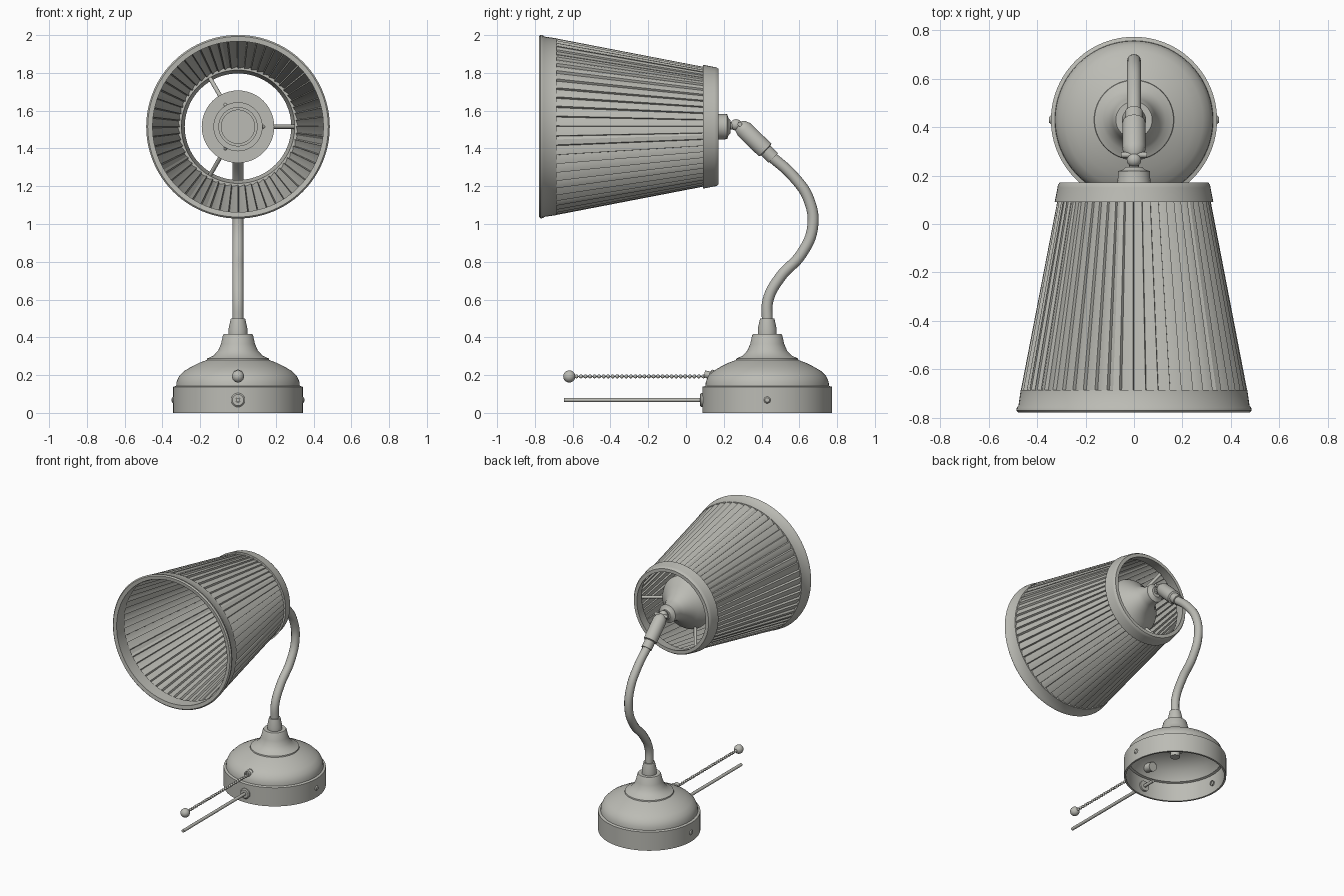
import bpy, bmesh, math, random
from mathutils import Vector

if "Cube" in bpy.data.objects:
    bpy.data.objects.remove(bpy.data.objects["Cube"])
random.seed(4)

mat = bpy.data.materials.new("warm_grey")
mat.use_nodes = True
GREY = (0.5, 0.5, 0.46, 1)
mat.diffuse_color = GREY
mat.node_tree.nodes["Principled BSDF"].inputs["Base Color"].default_value = GREY

Z, Y, X = Vector((0, 0, 1)), Vector((0, 1, 0)), Vector((1, 0, 0))
BASE_Y, AXIS_Z = 0.43, 1.515


def finish(name, bm, angle=35):
    bmesh.ops.remove_doubles(bm, verts=bm.verts, dist=0.0001)
    bmesh.ops.recalc_face_normals(bm, faces=bm.faces)
    me = bpy.data.meshes.new(name)
    bm.to_mesh(me)
    bm.free()
    me.materials.append(mat)
    ob = bpy.data.objects.new(name, me)
    bpy.context.collection.objects.link(ob)
    bpy.ops.object.select_all(action="DESELECT")
    ob.select_set(True)
    bpy.context.view_layer.objects.active = ob
    bpy.ops.object.shade_smooth_by_angle(angle=math.radians(angle))
    return ob


def lathe(name, profile, origin, axis=Z, seg=64, closed=False):
    """Spin (radius, distance along axis) points around an axis."""
    rot = axis.to_track_quat("Z", "Y")
    origin = Vector(origin)
    bm = bmesh.new()
    rings = []
    for r, h in profile:
        rings.append([bm.verts.new(origin + rot @ Vector((
            r * math.cos(math.tau * i / seg), r * math.sin(math.tau * i / seg), h)))
            for i in range(seg)])
    pairs = list(zip(rings, rings[1:]))
    if closed:
        pairs.append((rings[-1], rings[0]))
    for a, b in pairs:
        for i in range(seg):
            j = (i + 1) % seg
            bm.faces.new((a[i], a[j], b[j], b[i]))
    return finish(name, bm)


def rod(name, a, b, r, seg=16):
    a, b = Vector(a), Vector(b)
    n = (b - a).length
    return lathe(name, [(0, 0), (r, 0), (r, n), (0, n)], a, b - a, seg)


def ball(bm, centre, r, u=16, v=10):
    ret = bmesh.ops.create_uvsphere(bm, u_segments=u, v_segments=v, radius=r)
    bmesh.ops.translate(bm, verts=ret["verts"], vec=centre)


# Hollow base: drum wall, stepped dome and flared neck
lathe("base", [(0.33, 0), (0.343, 0), (0.343, 0.138), (0.327, 0.143), (0.325, 0.165),
               (0.312, 0.195), (0.285, 0.222), (0.245, 0.245), (0.205, 0.265),
               (0.165, 0.28), (0.163, 0.288), (0.13, 0.303), (0.105, 0.33), (0.09, 0.365),
               (0.08, 0.41), (0.075, 0.418), (0, 0.418), (0, 0.27), (0.17, 0.262),
               (0.28, 0.205), (0.315, 0.14), (0.33, 0.135)],
      (0, BASE_Y, 0), closed=True, seg=96)
lathe("neck_collar", [(0, 0.41), (0.05, 0.415), (0.05, 0.445), (0.038, 0.5), (0, 0.5)],
      (0, BASE_Y, 0), seg=32)
rod("base_nut", (0, BASE_Y, 0.2), (0, BASE_Y, 0.28), 0.06, 6)
rod("base_stud", (0, BASE_Y, 0.15), (0, BASE_Y, 0.28), 0.033)

# Side screws
for side, label in ((1, "left"), (-1, "right")):
    lathe(label + "_screw", [(0, 0.012), (0.012, 0.01), (0.018, 0.003), (0.018, -0.02)],
          (side * 0.34, BASE_Y, 0.068), X * side, 16)

# Cord and its grommet at the front of the base
rod("cord", (0, -0.645, 0.068), (0, 0.2, 0.068), 0.011)
lathe("cord_grommet", [(0.012, 0), (0.03, 0), (0.037, 0.006), (0.037, 0.04),
                       (0.012, 0.04)], (0, 0.074, 0.068), Y, 24)

# Pull chain with its switch barrel
lathe("switch_barrel", [(0, -0.06), (0.032, -0.06), (0.032, 0.012), (0.02, 0.018),
                        (0.018, 0.045), (0.01, 0.045), (0.01, 0.03), (0, 0.03)],
      (0, 0.14, 0.195), Vector((0, -0.9, 0.25)), 24)
bm = bmesh.new()
y = -0.58
while y < 0.11:
    ball(bm, (0, y, 0.193), 0.0105, 10, 6)
    y += 0.024
finish("chain_beads", bm)
rod("chain_wire", (0, -0.6, 0.193), (0, 0.12, 0.193), 0.003, 8)
bm = bmesh.new()
ball(bm, (0, -0.618, 0.193), 0.032, 24, 16)
finish("chain_knob", bm)

# Curved neck
cu = bpy.data.curves.new("neck", "CURVE")
cu.dimensions = "3D"
cu.bevel_depth = 0.029
cu.bevel_resolution = 4
cu.resolution_u = 10
cu.use_fill_caps = True
path = [(0.43, 0.48), (0.435, 0.6), (0.5, 0.72), (0.61, 0.84), (0.67, 0.98),
        (0.65, 1.13), (0.57, 1.25), (0.43, 1.375)]
sp = cu.splines.new("BEZIER")
sp.bezier_points.add(len(path) - 1)
for p, (py, pz) in zip(sp.bezier_points, path):
    p.co = (0, py, pz)
    p.handle_left_type = p.handle_right_type = "AUTO"
cu.materials.append(mat)
neck = bpy.data.objects.new("neck", cu)
bpy.context.collection.objects.link(neck)
bpy.ops.object.select_all(action="DESELECT")
neck.select_set(True)
bpy.context.view_layer.objects.active = neck
bpy.ops.object.convert(target="MESH")
bpy.ops.object.shade_smooth_by_angle(angle=math.radians(50))

# Swivel joint between neck and shade
lathe("swivel_sleeve", [(0, 0), (0.036, 0), (0.036, 0.055), (0.047, 0.06), (0.047, 0.215),
                        (0.036, 0.245), (0.015, 0.26), (0, 0.26)],
      (0, 0.462, 1.35), Vector((0, -0.18, 0.175)), 32)
bm = bmesh.new()
ball(bm, (0, 0.265, 1.525), 0.03, 20, 12)
finish("swivel_ball", bm)
rod("swivel_pin", (0, 0.2, AXIS_Z), (0, 0.27, 1.525), 0.02)
rod("swivel_screw", (-0.053, 0.285, 1.528), (0.053, 0.285, 1.528), 0.012)

# Bell cap and lamp socket, along the shade axis
axis_at = (0, 0, AXIS_Z)
lathe("bell_cap", [(0, 0.235), (0.035, 0.235), (0.045, 0.225), (0.066, 0.218), (0.068, 0.165),
                   (0.078, 0.14), (0.1, 0.1), (0.14, 0.055), (0.18, 0.02), (0.192, 0),
                   (0.192, -0.02), (0.13, -0.02), (0.13, -0.04), (0, -0.04)],
      axis_at, Y, 48)
lathe("lamp_socket", [(0.104, -0.03), (0.104, -0.11), (0.088, -0.11), (0.088, -0.05),
                      (0, -0.05)], axis_at, Y, 48)

# Three spokes carrying the shade
for k in range(3):
    a = math.tau * k / 3
    d = Vector((math.cos(a), 0, math.sin(a)))
    c = Vector(axis_at)
    rod("shade_spoke_%d" % (k + 1), c + d * 0.11 + Y * -0.03, c + d * 0.295 + Y * 0.1, 0.011)

# Pleated shade cloth: overlapping folds of slightly uneven width
PLEATS = 56
bm = bmesh.new()
stations = [(0.455, -0.76), (0.452, -0.68), (0.306, 0.1), (0.3, 0.16)]
rings = [[] for _ in stations]
for k in range(PLEATS):
    wobble = random.uniform(-0.2, 0.2)
    for t, lift in ((0, 0), (0.12 + wobble * 0.2, 0.014), (0.5 + wobble, 0.01), (0.9, 0.002)):
        a = math.tau * (k + t) / PLEATS
        for ring, (r, h) in zip(rings, stations):
            q = r + lift * r / 0.45
            ring.append(bm.verts.new((q * math.cos(a), h, AXIS_Z + q * math.sin(a))))
for a, b in zip(rings, rings[1:]):
    for i in range(len(a)):
        j = (i + 1) % len(a)
        bm.faces.new((a[i], a[j], b[j], b[i]))
finish("pleated_shade", bm, 25)

# Trim bands at both ends of the shade
lathe("front_trim", [(0.452, -0.775), (0.478, -0.778), (0.486, -0.77), (0.484, -0.758),
                     (0.477, -0.75), (0.468, -0.685), (0.452, -0.685)],
      axis_at, Y, 96, True)
lathe("back_trim", [(0.282, 0.172), (0.306, 0.172), (0.314, 0.162), (0.316, 0.15),
                    (0.328, 0.09), (0.3, 0.09)], axis_at, Y, 96, True)
